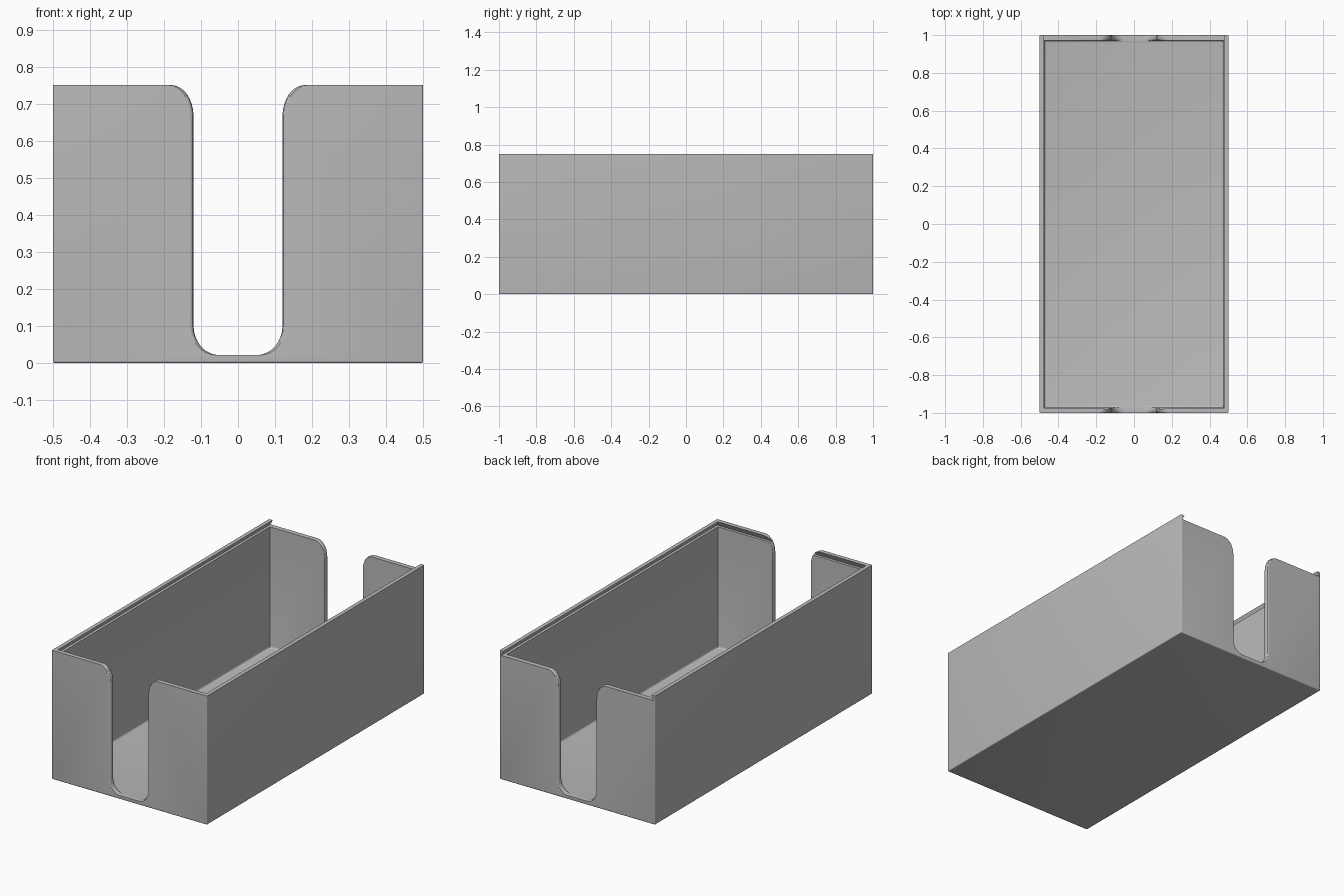
import bpy, bmesh, math

old = bpy.data.objects.get("Cube")
if old:
    bpy.data.objects.remove(old, do_unlink=True)

TOP, RAIL, FLOOR = 0.75, 0.722, 0.019

grey = bpy.data.materials.new("plain grey")
grey.use_nodes = True
grey.diffuse_color = (0.5, 0.5, 0.5, 1)
grey.node_tree.nodes["Principled BSDF"].inputs["Base Color"].default_value = (0.5, 0.5, 0.5, 1)


def finish(name, bm):
    bmesh.ops.recalc_face_normals(bm, faces=bm.faces)
    mesh = bpy.data.meshes.new(name)
    bm.to_mesh(mesh)
    bm.free()
    mesh.materials.append(grey)
    obj = bpy.data.objects.new(name, mesh)
    bpy.context.collection.objects.link(obj)
    return obj


def loft(name, sections):
    """Closed solid through matching loops of points."""
    bm = bmesh.new()
    loops = [[bm.verts.new(p) for p in s] for s in sections]
    n = len(loops[0])
    for a, b in zip(loops, loops[1:]):
        for i in range(n):
            j = (i + 1) % n
            bm.faces.new((a[i], a[j], b[j], b[i]))
    bm.faces.new(loops[0])
    bm.faces.new(loops[-1])
    return finish(name, bm)


def rectangle(x, y0, y1, z):
    return [(-x, y0, z), (x, y0, z), (x, y1, z), (-x, y1, z)]


def bevelled_box(name, x, y, z0, z1, base_radius, corner_radius):
    box = loft(name, [rectangle(x, -y, y, z0), rectangle(x, -y, y, z1)])
    bm = bmesh.new()
    bm.from_mesh(box.data)
    rules = [
        (corner_radius, lambda e: abs(e.verts[0].co.z - e.verts[1].co.z) > 0.1),
        (base_radius, lambda e: all(abs(v.co.z - z0) < 1e-5 for v in e.verts)),
    ]
    for radius, rule in rules:
        if radius:
            bmesh.ops.bevel(bm, geom=[e for e in bm.edges if rule(e)], offset=radius,
                            segments=4, profile=0.5, affect='EDGES', clamp_overlap=True)
    bm.to_mesh(box.data)
    bm.free()
    return box


def slot_half(top):
    """Right half outline of the finger slot, from the floor upwards."""
    pts = []
    for i in range(9):
        a = math.pi / 2 * i / 8
        pts.append((0.05 + 0.07 * math.sin(a), 0.1 - 0.079 * math.cos(a)))
    for i in range(9):
        a = math.pi / 2 * i / 8
        pts.append((0.18 - 0.06 * math.cos(a), top - 0.085 + 0.085 * math.sin(a)))
    return pts + [(0.18, top + 0.1)]


def slot_cutter(name, side, top):
    half = slot_half(top)
    sections = []
    # the opening flares at both wall faces to round its edges
    for y, flare in ((0.962, 0.008), (0.97, 0.008), (0.973, 0.003), (0.979, 0),
                     (0.991, 0), (0.997, 0.003), (1.0, 0.008), (1.02, 0.008)):
        right = [(x + flare, side * y, z) for x, z in half]
        sections.append(right + [(-x, y2, z) for x, y2, z in reversed(right)])
    return loft(name, sections)


# Outer shell with rounded base edges
tray = bevelled_box("open_tray", 0.5, 1.0, 0, TOP, 0.025, 0.005)

cutters = [
    # Main cavity
    bevelled_box("cavity_cutter", 0.475, 0.972, FLOOR, TOP + 0.1, 0.012, 0),
    # Undercut lid channel, running out through the back wall
    loft("lid_channel_cutter", [rectangle(0.491, -0.988, 1.1, RAIL),
                                rectangle(0.475, -0.972, 1.1, TOP + 0.004)]),
    # Finger slots
    slot_cutter("front_slot_cutter", -1, TOP),
    slot_cutter("back_slot_cutter", 1, RAIL),
]

bpy.context.view_layer.objects.active = tray
for cutter in cutters:
    cutter.hide_render = True
    mod = tray.modifiers.new(cutter.name, 'BOOLEAN')
    mod.operation = 'DIFFERENCE'
    mod.solver = 'EXACT'
    mod.object = cutter
    bpy.ops.object.modifier_apply(modifier=mod.name)
for cutter in cutters:
    bpy.data.objects.remove(cutter, do_unlink=True)

bpy.ops.object.select_all(action='DESELECT')
tray.select_set(True)
bpy.ops.object.shade_smooth_by_angle(angle=math.radians(30))
